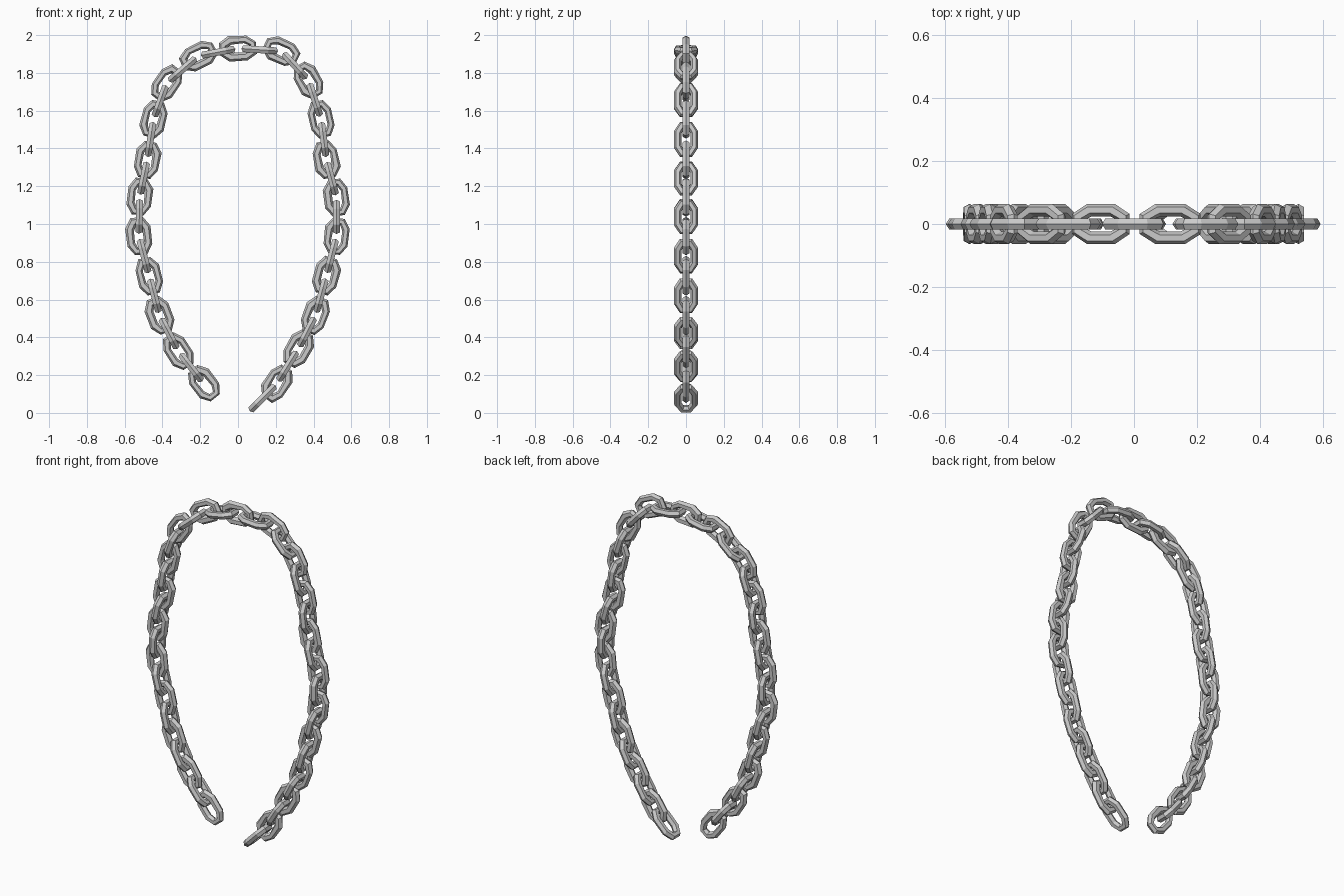
import bpy, math, random
from mathutils import Vector

if "Cube" in bpy.data.objects:
    bpy.data.objects.remove(bpy.data.objects["Cube"])

random.seed(4)

# centres (x, z) of the links that lie flat to the front, end to end
PATH = [(-.18, .155), (-.315, .325), (-.415, .515), (-.47, .725), (-.525, .935),
        (-.52, 1.145), (-.48, 1.34), (-.447, 1.555), (-.378, 1.745), (-.21, 1.89),
        (0, 1.93), (.23, 1.915), (.373, 1.76), (.44, 1.555), (.468, 1.34),
        (.522, 1.14), (.522, .935), (.468, .727), (.41, .515), (.32, .34), (.205, .155)]
P = [Vector((x, 0, z)) for x, z in PATH]
Y = Vector((0, 1, 0))
SIDES = 6


def link(name, centre, along, length, width, facing_front):
    """Low-poly chain link: elongated octagon swept with a six-sided section."""
    along = along.normalized()
    side = along.cross(Y)
    across, normal = (side, Y) if facing_front else (Y, side)
    r = .021
    a, b = length / 2 - r, width / 2 - r
    ring = [(a, .021), (a * .5, b), (-a * .5, b), (-a, .021),
            (-a, -.021), (-a * .5, -b), (a * .5, -b), (a, -.021)]
    verts, faces = [], []
    n = len(ring)
    for u, v in ring:
        # hand-forged unevenness in the flat links
        k = random.uniform(.9, 1.2) if facing_front else 1
        out = Vector((u / a * .8, v / b)).normalized()
        for j in range(SIDES):
            t = 2 * math.pi * j / SIDES
            du, dv = out * (r * k * math.cos(t))
            verts.append(centre + along * (u + du) + across * (v + dv)
                         + normal * (r * math.sin(t)))
    for i in range(n):
        for j in range(SIDES):
            i2, j2 = (i + 1) % n, (j + 1) % SIDES
            faces.append((i * SIDES + j, i * SIDES + j2, i2 * SIDES + j2, i2 * SIDES + j))
    me = bpy.data.meshes.new(name)
    me.from_pydata(verts, [], faces)
    # consistent outward normals
    import bmesh
    bm = bmesh.new()
    bm.from_mesh(me)
    bmesh.ops.recalc_face_normals(bm, faces=bm.faces)
    bm.to_mesh(me)
    bm.free()
    bpy.context.collection.objects.link(bpy.data.objects.new(name, me))


# flat links
for i, p in enumerate(P):
    d = P[min(i + 1, len(P) - 1)] - P[max(i - 1, 0)]
    link(f"flat_link_{i + 1}", p, d, .2, .132, True)

# crosswise links joining each pair
for i, (p, q) in enumerate(zip(P, P[1:])):
    link(f"cross_link_{i + 1}", (p + q) / 2, q - p, (q - p).length / 2 + .085, .13, False)

# loose end link touching the ground
link("end_link", Vector((.13, 0, .078)), Vector((-.7, 0, -.7)), .2, .13, False)
